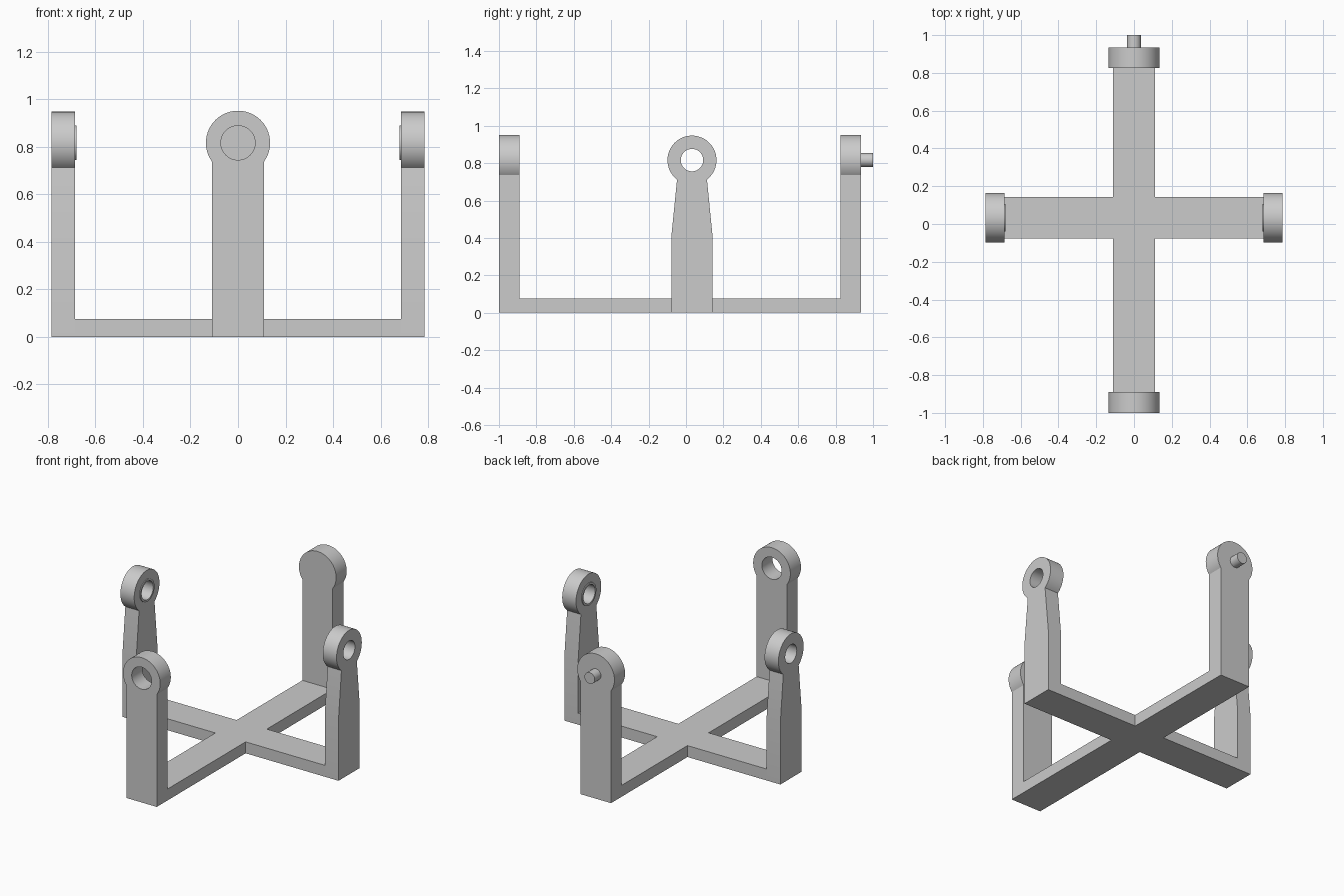
import bpy, bmesh, math

cube = bpy.data.objects.get("Cube")
if cube:
    bpy.data.objects.remove(cube, do_unlink=True)

grey = bpy.data.materials.new("plain_grey")
grey.use_nodes = True
colour = (0.6, 0.6, 0.6, 1)
grey.diffuse_color = colour
grey.node_tree.nodes["Principled BSDF"].inputs["Base Color"].default_value = colour

BASE_H = 0.075     # thickness of the cross base
HALF = 0.11        # half width of every arm
EYE_Z = 0.816      # height of the bearing centres
SIDE_Y = 0.032     # centre line of the side arms
SIDE_OUT, SIDE_IN = 0.785, 0.685
FRONT_OUT, FRONT_IN = -1.0, -0.89
BACK_IN, BACK_OUT = 0.825, 0.935


def along_y(u, v, w):
    return (u, w, v)


def along_x(u, v, w):
    return (w, SIDE_Y + u, v)


def along_z(u, v, w):
    return (u, v, w)


def prism(name, outline, start, end, place):
    """Extrude a flat outline between two positions on one axis."""
    bm = bmesh.new()
    face = bm.faces.new([bm.verts.new(place(u, v, start)) for u, v in outline])
    new = bmesh.ops.extrude_face_region(bm, geom=[face])["geom"]
    for vert in (g for g in new if isinstance(g, bmesh.types.BMVert)):
        vert.co = place(*outline[vert_index(vert, outline, start, place)], end)
    bmesh.ops.recalc_face_normals(bm, faces=bm.faces)
    mesh = bpy.data.meshes.new(name)
    bm.to_mesh(mesh)
    bm.free()
    mesh.materials.append(grey)
    obj = bpy.data.objects.new(name, mesh)
    bpy.context.collection.objects.link(obj)
    return obj


def vert_index(vert, outline, start, place):
    return min(range(len(outline)), key=lambda i: sum(
        (a - b) ** 2 for a, b in zip(vert.co, place(*outline[i], start))))


def arc(radius, a0, a1, count):
    return [(radius * math.cos(a0 + (a1 - a0) * i / count),
             EYE_Z + radius * math.sin(a0 + (a1 - a0) * i / count))
            for i in range(count + 1)]


def circle(radius):
    return arc(radius, 0, math.tau, 64)[:-1]


def post_outline(radius, neck, shoulder=None):
    """Upright with a round head, optionally tapering from shoulder to neck."""
    drop = math.acos(neck / radius)
    head = arc(radius, -drop, math.pi + drop, 56)
    right = [(HALF, 0)] + ([(HALF, shoulder)] if shoulder else [])
    left = [(-u, v) for u, v in reversed(right)]
    return right + head + left


def activate(obj):
    bpy.ops.object.select_all(action='DESELECT')
    obj.select_set(True)
    bpy.context.view_layer.objects.active = obj


def bore(obj, radius, start, end, place):
    cutter = prism("bore_cutter", circle(radius), start, end, place)
    cutter.hide_render = True
    mod = obj.modifiers.new("bore", 'BOOLEAN')
    mod.operation = 'DIFFERENCE'
    mod.solver = 'EXACT'
    mod.object = cutter
    activate(obj)
    bpy.ops.object.modifier_apply(modifier=mod.name)
    bpy.data.objects.remove(cutter, do_unlink=True)


def smooth(obj):
    activate(obj)
    bpy.ops.object.shade_smooth_by_angle(angle=math.radians(25))


# Cross base between the four uprights
lo, hi = SIDE_Y - HALF, SIDE_Y + HALF
cross_right = [(HALF, FRONT_IN), (HALF, lo), (SIDE_IN, lo),
               (SIDE_IN, hi), (HALF, hi), (HALF, BACK_IN)]
cross_left = [(-x, y) for x, y in reversed(cross_right)]
prism("cross_base", cross_right + cross_left, 0, BASE_H, along_z)

# Front upright with a through bore
wide = post_outline(0.135, HALF)
front_post = prism("front_post", wide, FRONT_OUT, FRONT_IN, along_y)
bore(front_post, 0.072, FRONT_OUT - 0.1, FRONT_IN + 0.1, along_y)
smooth(front_post)

# Solid back upright with its pin
smooth(prism("back_post", wide, BACK_IN, BACK_OUT, along_y))
smooth(prism("back_pin", circle(0.037), BACK_OUT, 1.0, along_y))

# Tapered side uprights with a thin raised collar on the inner face
for side, label in ((1, "left"), (-1, "right")):
    post = prism(label + "_post", post_outline(0.131, 0.08, 0.41),
                 side * SIDE_IN, side * SIDE_OUT, along_x)
    collar = prism(label + "_collar", circle(0.073),
                   side * 0.68, side * SIDE_IN, along_x)
    for part in (post, collar):
        bore(part, 0.06, side * 0.5, side * 0.9, along_x)
        smooth(part)
